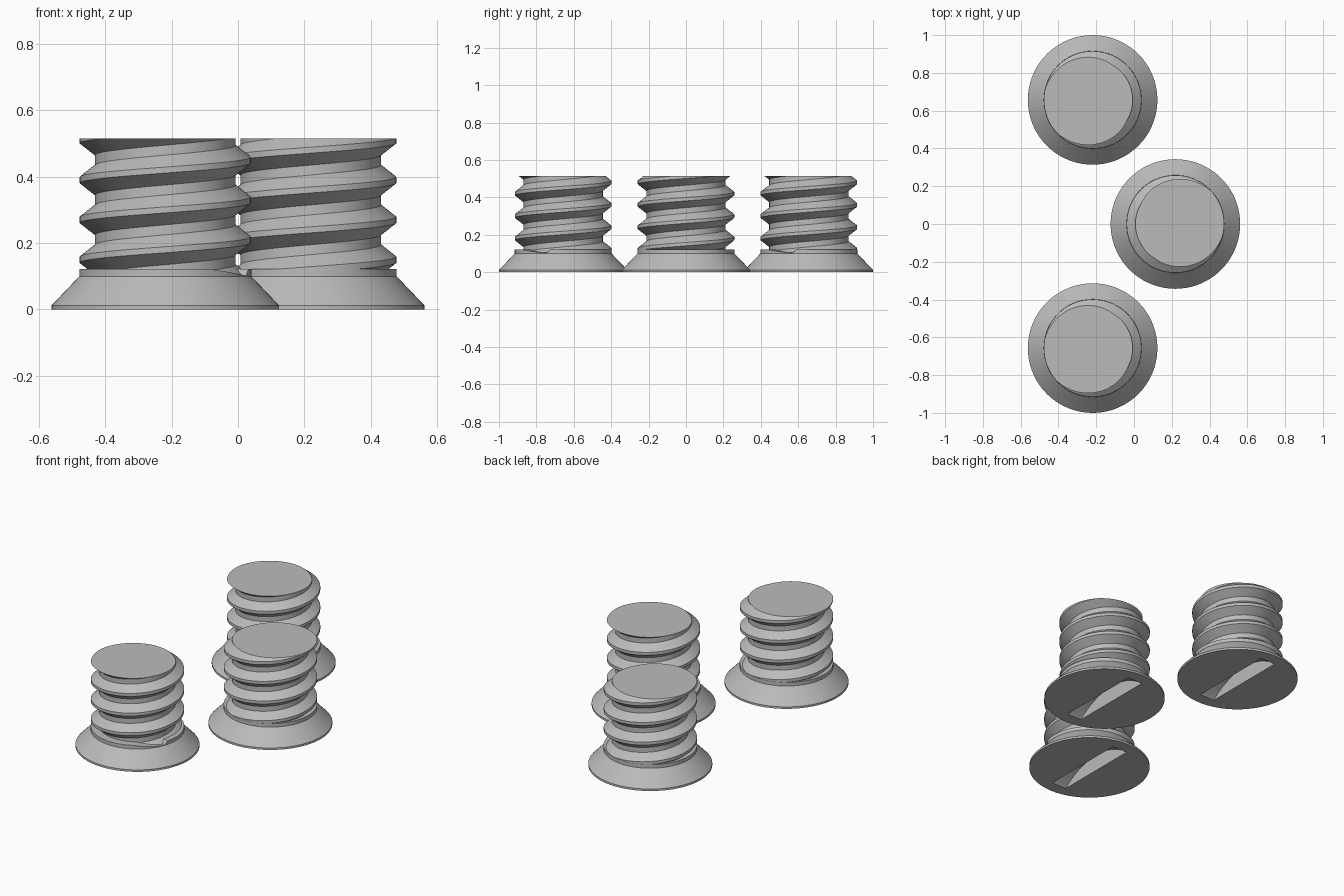
import bpy, bmesh, math

if "Cube" in bpy.data.objects:
    bpy.data.objects.remove(bpy.data.objects["Cube"])

SEG = 72
PITCH = 0.12
TOP = 0.515
CREST, ROOT = 0.258, 0.212
COLLAR = 0.122

metal = bpy.data.materials.new("grey metal")
metal.diffuse_color = (0.5, 0.5, 0.5, 1)
metal.use_nodes = True
metal.node_tree.nodes["Principled BSDF"].inputs["Base Color"].default_value = metal.diffuse_color


def finish(bm, name):
    bmesh.ops.recalc_face_normals(bm, faces=bm.faces[:])
    mesh = bpy.data.meshes.new(name)
    bm.to_mesh(mesh)
    bm.free()
    obj = bpy.data.objects.new(name, mesh)
    bpy.context.collection.objects.link(obj)
    mesh.materials.append(metal)
    return obj


def smooth(obj):
    bpy.ops.object.select_all(action='DESELECT')
    obj.select_set(True)
    bpy.context.view_layer.objects.active = obj
    bpy.ops.object.shade_smooth_by_angle(angle=math.radians(25))


def collar_height(deg):
    # The thread groove runs out through the collar as a tapering notch
    if 300 <= deg <= 342:
        return COLLAR - 0.022 * (deg - 300) / 42
    return COLLAR


def make_head():
    # Flared disc with a short collar
    bm = bmesh.new()
    profile = [(0.343, 0), (0.343, 0.012), (0.259, 0.1), (0.259, None), (0.205, None)]
    cols = []
    for i in range(SEG):
        a = 2 * math.pi * i / SEG
        h = collar_height(math.degrees(a))
        cols.append([bm.verts.new((r * math.cos(a), r * math.sin(a), h if z is None else z))
                     for r, z in profile])
    for i in range(SEG):
        a, b = cols[i], cols[(i + 1) % SEG]
        for k in range(len(profile) - 1):
            bm.faces.new((a[k], b[k], b[k + 1], a[k + 1]))
    bm.faces.new([c[0] for c in cols])
    centre = bm.verts.new((0, 0, COLLAR))
    for i in range(SEG):
        bm.faces.new((cols[i][-1], cols[(i + 1) % SEG][-1], centre))
    bmesh.ops.remove_doubles(bm, verts=bm.verts[:], dist=1e-5)
    head = finish(bm, "head")

    # Curved driver slot in the underside
    half, depth = 0.27, 0.1
    rad = (half ** 2 + depth ** 2) / (2 * depth)
    bm = bmesh.new()
    bmesh.ops.create_cone(bm, cap_ends=True, segments=128, radius1=rad, radius2=rad, depth=0.1)
    cutter = finish(bm, "slot_cutter")
    cutter.rotation_euler = (0, math.pi / 2, 0)
    cutter.location.z = depth - rad
    cutter.hide_render = True
    bpy.context.view_layer.update()
    mod = head.modifiers.new("slot", 'BOOLEAN')
    mod.operation = 'DIFFERENCE'
    mod.solver = 'EXACT'
    mod.object = cutter
    bpy.context.view_layer.objects.active = head
    bpy.ops.object.modifier_apply(modifier=mod.name)
    bpy.data.objects.remove(cutter)
    smooth(head)
    return head


def make_shaft():
    # Right-handed trapezoid thread, cut flat at both ends
    bm = bmesh.new()
    profile = [(-0.009, CREST), (0.009, CREST), (0.045, ROOT), (0.075, ROOT)]
    cols = []
    for i in range(SEG):
        a = 2 * math.pi * i / SEG
        base = 0.45 - 5 * PITCH + PITCH * i / SEG
        cols.append([bm.verts.new((r * math.cos(a), r * math.sin(a), base + k * PITCH + dz))
                     for k in range(8) for dz, r in profile])
    rows = len(cols[0])
    for i in range(SEG):
        a, b = cols[i], cols[(i + 1) % SEG]
        s = 4 if i == SEG - 1 else 0
        for k in range(rows - 1 - s):
            bm.faces.new((a[k], b[k + s], b[k + s + 1], a[k + 1]))
    for z, sign in ((TOP, 1), (0.104, -1)):
        geom = bm.verts[:] + bm.edges[:] + bm.faces[:]
        cut = bmesh.ops.bisect_plane(bm, geom=geom, dist=1e-6, plane_co=(0, 0, z),
                                     plane_no=(0, 0, sign), clear_outer=True)
        edges = [e for e in cut["geom_cut"] if isinstance(e, bmesh.types.BMEdge)]
        bmesh.ops.edgeloop_fill(bm, edges=edges)
    shaft = finish(bm, "threaded_shaft")
    smooth(shaft)
    return shaft


# Three identical screws, the middle one turned half round
parts = [make_head(), make_shaft()]
places = [(-0.219, 0.657, 0), (0.219, 0, math.pi), (-0.219, -0.657, 0)]
for n, (x, y, turn) in enumerate(places):
    for part in parts:
        obj = part
        if n:
            obj = part.copy()
            bpy.context.collection.objects.link(obj)
        obj.location = (x, y, 0)
        obj.rotation_euler = (0, 0, turn)
